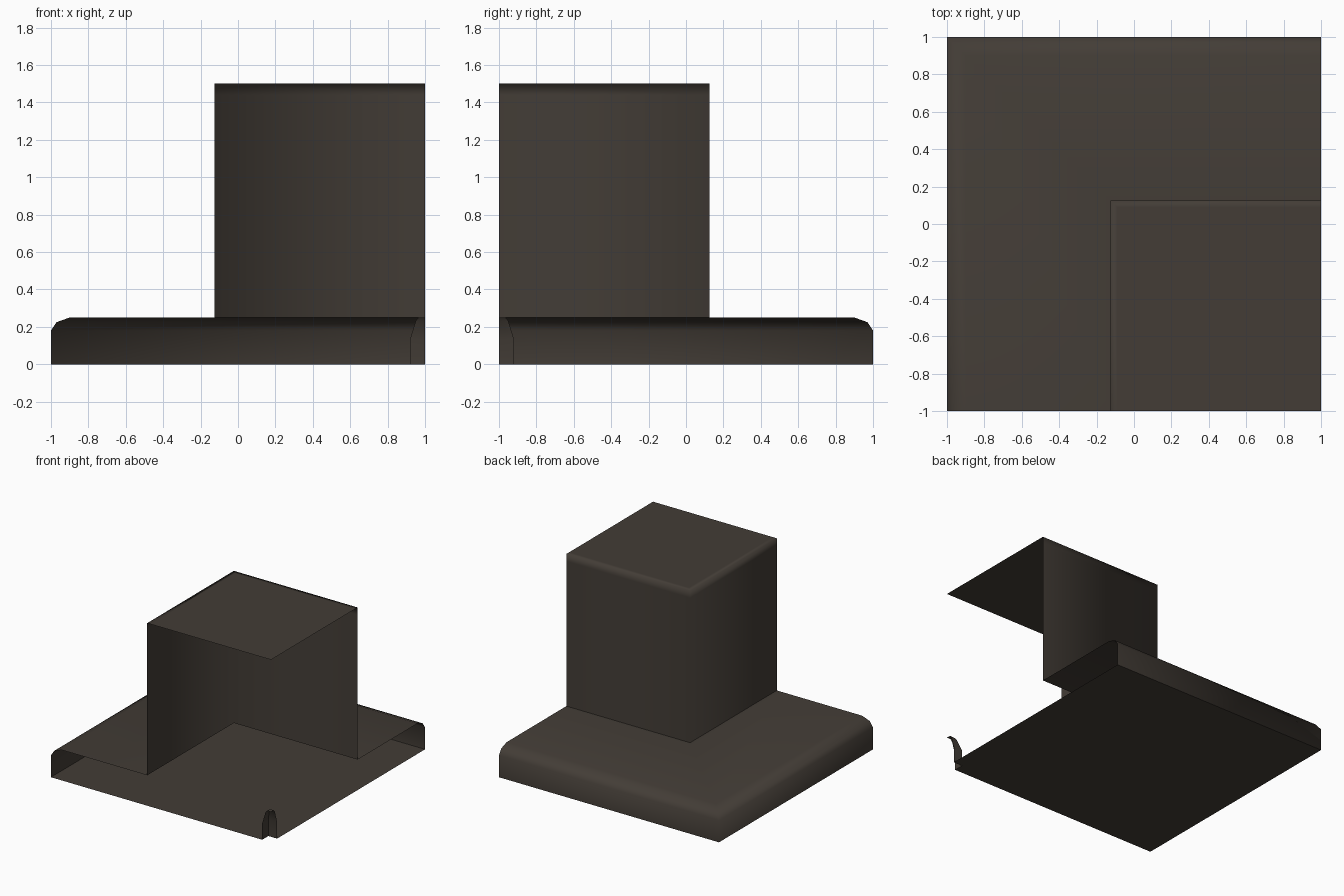
import bpy, bmesh, math

if "Cube" in bpy.data.objects:
    bpy.data.objects.remove(bpy.data.objects["Cube"])

stone = bpy.data.materials.new("dark_brown_stone")
stone.diffuse_color = (0.056, 0.046, 0.037, 1)
stone.use_nodes = True
stone.node_tree.nodes["Principled BSDF"].inputs["Base Color"].default_value = stone.diffuse_color


def corner_path(r, z):
    """L-shaped path: along the back, round the corner, along the left side."""
    return [(1, r, z), (-r, r, z), (-r, -1, z)]


def finish(name, bm, soft_z=None):
    """Smooth shading with sharp corners; edges ringing soft_z stay soft."""
    for f in bm.faces:
        f.smooth = True
    for e in bm.edges:
        if len(e.link_faces) == 2:
            soft = soft_z is not None and all(abs(v.co.z - soft_z) < 1e-4 for v in e.verts)
            e.smooth = soft or e.calc_face_angle() < math.radians(45)
    mesh = bpy.data.meshes.new(name)
    bm.to_mesh(mesh)
    bm.free()
    mesh.materials.append(stone)
    obj = bpy.data.objects.new(name, mesh)
    bpy.context.collection.objects.link(obj)
    return obj


def corner_sweep(name, profile, cap=False, flip=False, soft_z=None):
    """Sweep a (half extent, height) profile along the L-shaped path."""
    bm = bmesh.new()
    rows = [[bm.verts.new(p) for p in corner_path(r, z)] for r, z in profile]
    for a, b in zip(rows, rows[1:]):
        for i in range(2):
            bm.faces.new((a[i], a[i + 1], b[i + 1], b[i]))
    if cap:
        end = bm.verts.new((1, -1, profile[-1][1]))
        bm.faces.new(rows[-1] + [end])
    if flip:
        bmesh.ops.reverse_faces(bm, faces=bm.faces[:])
    return finish(name, bm, soft_z)


# Base slab with rounded left and back rims, open on the two cut sides
corner_sweep("base_slab", [(1, 0), (1, 0.18), (0.97, 0.225), (0.9, 0.25), (0.125, 0.25)])

# Square pillar, open on the cut sides, with a softly shaded top edge
corner_sweep("pillar", [(0.125, 0.25), (0.125, 1.44), (0.125, 1.5), (0.09, 1.5)],
             cap=True, soft_z=1.5)

# Small arched recess in the front right corner
corner_sweep("corner_recess", [(-0.92, 0), (-0.92, 0.135), (-0.95, 0.232), (-0.965, 0.25)],
             cap=True, flip=True)

# Floor with the recess left out
bm = bmesh.new()
outer = corner_path(1, 0)
inner = corner_path(-0.92, 0)
for i in range(2):
    bm.faces.new([bm.verts.new(p) for p in (outer[i], inner[i], inner[i + 1], outer[i + 1])])
bmesh.ops.remove_doubles(bm, verts=bm.verts[:], dist=1e-5)
bmesh.ops.dissolve_limit(bm, angle_limit=0.01, verts=bm.verts[:], edges=bm.edges[:])
for f in bm.faces:
    f.normal_update()
    if f.normal.z > 0:
        f.normal_flip()
finish("floor", bm)
